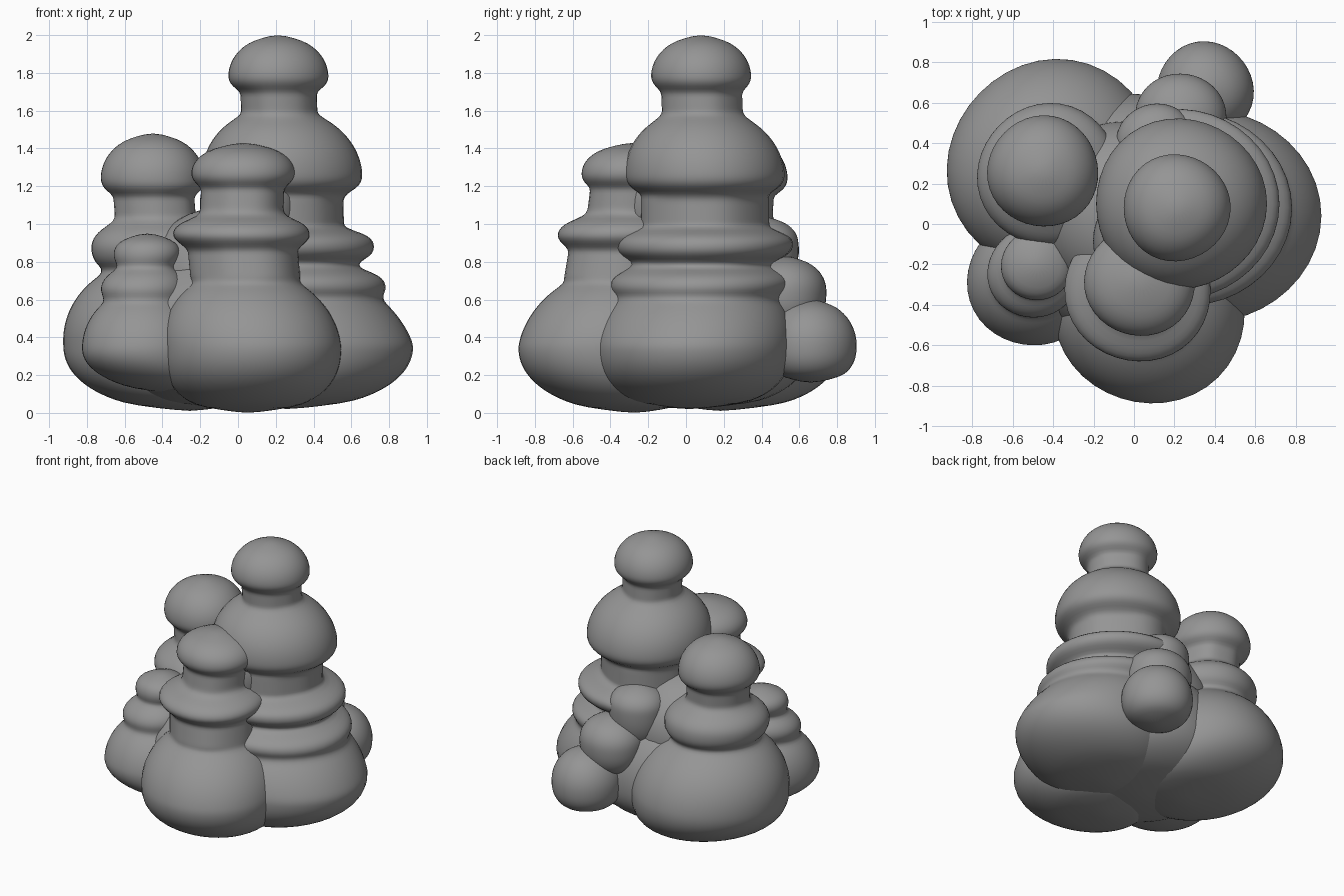
import bpy, bmesh, math, random
from mathutils import Vector

random.seed(4)
if "Cube" in bpy.data.objects:
    bpy.data.objects.remove(bpy.data.objects["Cube"], do_unlink=True)

GREY = (0.3, 0.3, 0.3, 1)
grey = bpy.data.materials.new("plain grey")
grey.use_nodes = True
grey.diffuse_color = GREY
grey.node_tree.nodes["Principled BSDF"].inputs["Base Color"].default_value = GREY

SIDES = 20
STEP = 0.03
WAIST = 0.78


class Bulge:
    """A rounded swelling: centre, height of its widest line, radius, reach up and down."""

    def __init__(self, at, height, radius, up, down):
        self.at = Vector(at)
        self.height, self.radius, self.up, self.down = height, radius, up, down

    def radius_at(self, z):
        above = z > self.height
        reach = self.up if above else self.down
        power = 2 if above else 2.5
        offset = min(abs(z - self.height) / reach, 1)
        return self.radius * (1 - offset ** power) ** (1 / power)


def section(bulges, z, tuck):
    """Axis point and neck radius at z; the underside is tucked towards the middle."""
    first, last = bulges[0], bulges[-1]
    if z < first.height:
        depth = (first.height - z) / first.down
        return first.at * (1 - tuck * depth ** 2), 0
    for low, high in zip(bulges, bulges[1:]):
        if z <= high.height:
            rise = (z - low.height) / (high.height - low.height)
            return low.at.lerp(high.at, rise), WAIST * min(low.radius, high.radius)
    return last.at, 0


def tower(name, bulges, tuck=0.35):
    """Stack of bulges lofted around a leaning axis, with pleated necks."""
    bm = bmesh.new()
    phase = random.uniform(0, math.tau)
    folds = [random.uniform(-1, 1) for _ in range(SIDES)]
    bottom = bulges[0].height - bulges[0].down
    summit = bulges[-1].height + bulges[-1].up
    count = round((summit - bottom) / STEP)
    loops = []
    for k in range(count + 1):
        z = bottom + (summit - bottom) * k / count
        swell = max(b.radius_at(z) for b in bulges)
        centre, neck = section(bulges, z, tuck)
        radius = max(swell, neck, STEP)
        pleat = 0.05 if neck >= swell else 0
        loop = []
        for i in range(SIDES):
            angle = math.tau * i / SIDES
            r = radius * (1 + 0.015 * math.sin(3 * angle + phase) + pleat * folds[i])
            x = centre.x + r * math.cos(angle)
            y = centre.y + r * math.sin(angle)
            loop.append(bm.verts.new((x, y, z)))
        loops.append(loop)
    for low, high in zip(loops, loops[1:]):
        for i in range(SIDES):
            j = (i + 1) % SIDES
            bm.faces.new((low[i], low[j], high[j], high[i]))
    bm.faces.new(reversed(loops[0]))
    bm.faces.new(loops[-1])
    mesh = bpy.data.meshes.new(name)
    bm.to_mesh(mesh)
    bm.free()
    mesh.materials.append(grey)
    mesh.shade_smooth()
    ob = bpy.data.objects.new(name, mesh)
    bpy.context.collection.objects.link(ob)
    soften = ob.modifiers.new("soften", "SUBSURF")
    soften.levels = soften.render_levels = 1


# Tallest tower: wide foot, two stepped skirts, bulging shoulder, domed cap
tower("main_tower", [
    Bulge(at=(0.4, 0.04), height=0.36, radius=0.53, up=0.44, down=0.34),
    Bulge(at=(0.29, 0.08), height=0.69, radius=0.49, up=0.12, down=0.14),
    Bulge(at=(0.24, 0.1), height=0.9, radius=0.48, up=0.11, down=0.14),
    Bulge(at=(0.23, 0.1), height=1.26, radius=0.43, up=0.36, down=0.14),
    Bulge(at=(0.21, 0.08), height=1.78, radius=0.27, up=0.22, down=0.1)])

# Front tower: big round foot, overhanging ledge, cap
tower("front_tower", [
    Bulge(at=(0.08, -0.42), height=0.35, radius=0.48, up=0.42, down=0.35),
    Bulge(at=(0.02, -0.32), height=0.95, radius=0.37, up=0.12, down=0.1),
    Bulge(at=(0.03, -0.28), height=1.27, radius=0.28, up=0.16, down=0.1)])

# Rear left tower: broad foot, middle bulge, mushroom cap
tower("left_tower", [
    Bulge(at=(-0.39, 0.28), height=0.36, radius=0.54, up=0.46, down=0.35),
    Bulge(at=(-0.42, 0.24), height=0.87, radius=0.36, up=0.18, down=0.17),
    Bulge(at=(-0.45, 0.26), height=1.24, radius=0.28, up=0.24, down=0.12)])

# Small front left tower
tower("small_front_tower", [
    Bulge(at=(-0.5, -0.28), height=0.34, radius=0.33, up=0.32, down=0.24),
    Bulge(at=(-0.5, -0.24), height=0.66, radius=0.23, up=0.14, down=0.1),
    Bulge(at=(-0.48, -0.2), height=0.85, radius=0.18, up=0.1, down=0.1)])

# Separate rounded lumps climbing up the back
rear_lumps = {
    "rear_foot_lump": Bulge(at=(0.35, 0.66), height=0.36, radius=0.245, up=0.24, down=0.2),
    "rear_middle_lump": Bulge(at=(0.23, 0.52), height=0.65, radius=0.23, up=0.18, down=0.24),
    "rear_upper_lump": Bulge(at=(0.11, 0.4), height=0.9, radius=0.2, up=0.14, down=0.3)}
for name, lump in rear_lumps.items():
    tower(name, [lump], tuck=0)

# Inner masses filling the gaps between the towers
tower("base_core", [Bulge(at=(-0.02, 0.02), height=0.36, radius=0.64, up=0.55, down=0.34)])
tower("middle_core", [Bulge(at=(-0.05, 0.06), height=0.7, radius=0.46, up=0.4, down=0.3)])
tower("upper_core", [Bulge(at=(0.06, -0.08), height=1.1, radius=0.27, up=0.3, down=0.3)])
